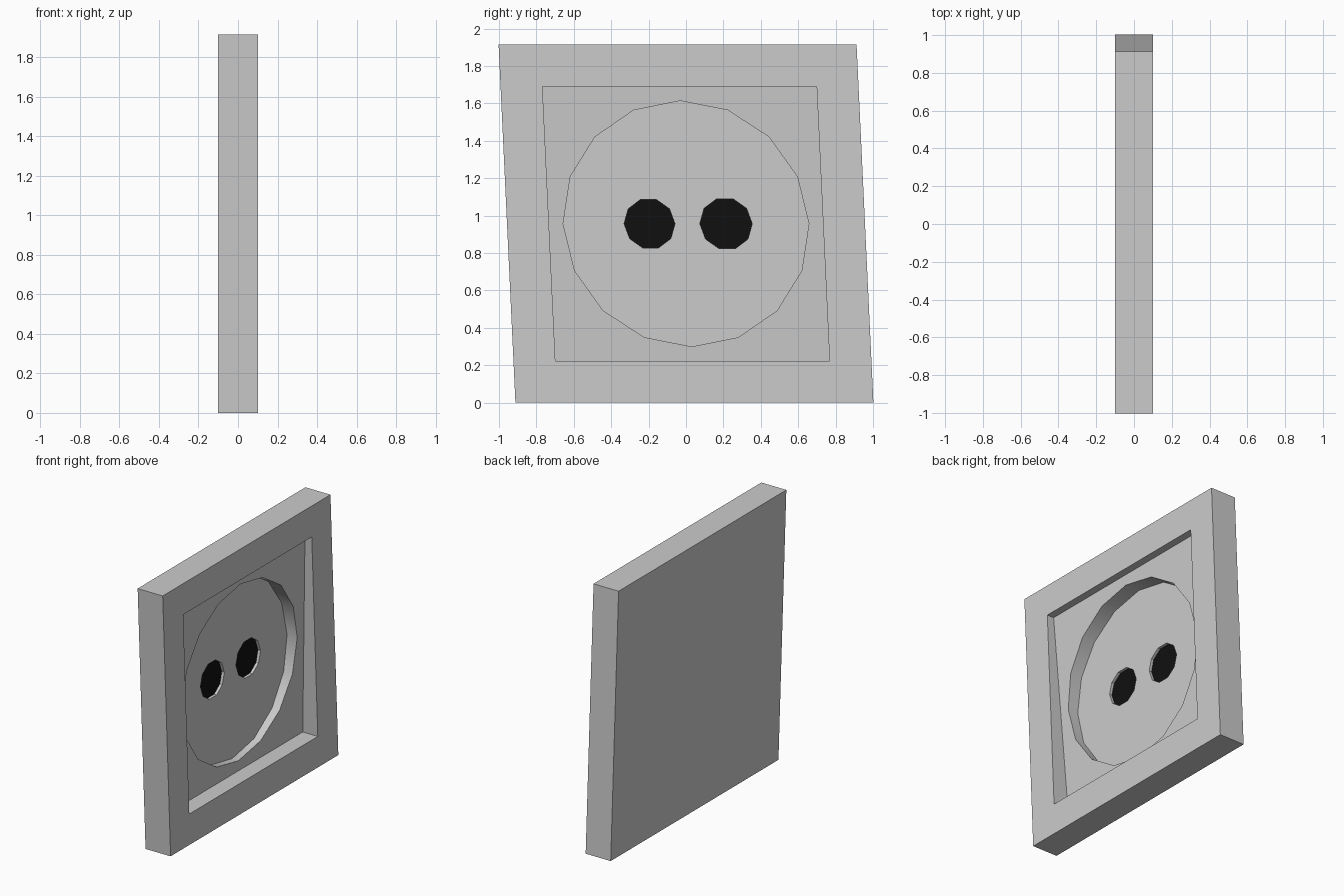
import bpy, bmesh, math

if "Cube" in bpy.data.objects:
    bpy.data.objects.remove(bpy.data.objects["Cube"])

MID = 0.957          # height of the plate centre
SHEAR = -0.047       # sideways lean of the whole model


def polygon(n, r, cy=0.0, start=0.0):
    return [(cy + r * math.cos(start + 2 * math.pi * i / n),
             r * math.sin(start + 2 * math.pi * i / n)) for i in range(n)]


def square(h):
    return [(-h, -h), (h, -h), (h, h), (-h, h)]


def prism(name, outline, x0, x1, tilt=0.0):
    """Extrude a leaning (y, z) outline from x0 to x1; tilt slopes the x0 end."""
    bm = bmesh.new()
    back = [bm.verts.new((x0 + tilt * v, u + SHEAR * v, MID + v)) for u, v in outline]
    front = [bm.verts.new((x1, u + SHEAR * v, MID + v)) for u, v in outline]
    bm.faces.new(back[::-1])
    bm.faces.new(front)
    n = len(outline)
    for i in range(n):
        j = (i + 1) % n
        bm.faces.new((back[i], back[j], front[j], front[i]))
    bmesh.ops.recalc_face_normals(bm, faces=bm.faces)
    mesh = bpy.data.meshes.new(name)
    bm.to_mesh(mesh)
    bm.free()
    obj = bpy.data.objects.new(name, mesh)
    bpy.context.collection.objects.link(obj)
    return obj


def cut(target, cutter):
    mod = target.modifiers.new("cut", 'BOOLEAN')
    mod.operation = 'DIFFERENCE'
    mod.solver = 'EXACT'
    mod.object = cutter
    bpy.context.view_layer.objects.active = target
    bpy.ops.object.modifier_apply(modifier=mod.name)
    bpy.data.objects.remove(cutter)


black = bpy.data.materials.new("black")
black.diffuse_color = (0.005, 0.005, 0.005, 1)
black.use_nodes = True
black.node_tree.nodes["Principled BSDF"].inputs["Base Color"].default_value = black.diffuse_color

# Wall plate with a sloping square recess and a round well
plate = prism("socket_plate", square(0.957), -0.1, 0.1)
cut(plate, prism("square_cutter", square(0.733), 0.013, 0.3, 0.045))
cut(plate, prism("well_cutter", polygon(16, 0.657, 0, math.pi / 2), -0.068, 0.3))

# Two pin holes with black bottoms
for side, y, r in (("left", -0.195, 0.136), ("right", 0.214, 0.14)):
    outline = polygon(10, r, y)
    cut(plate, prism("hole_cutter", outline, -0.092, 0.3))
    floor = prism(side + "_pin_hole_floor", outline, -0.094, -0.088)
    floor.data.materials.append(black)

# Smooth only the wall of the round well
bpy.ops.object.select_all(action='DESELECT')
plate.select_set(True)
bpy.context.view_layer.objects.active = plate
bpy.ops.object.shade_smooth_by_angle(angle=math.radians(30))
